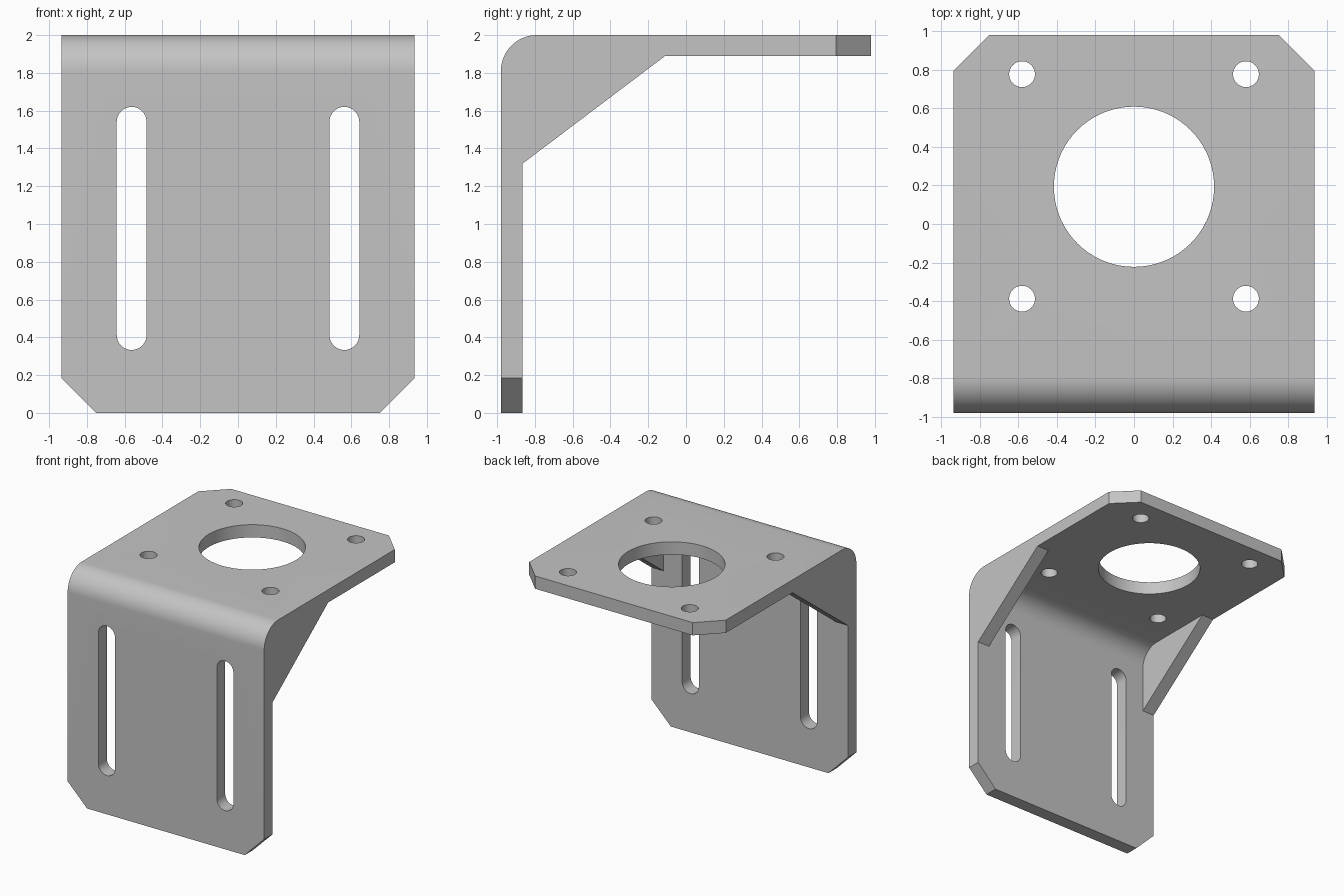
import bpy, bmesh, math
from mathutils import Matrix

if "Cube" in bpy.data.objects:
    bpy.data.objects.remove(bpy.data.objects["Cube"], do_unlink=True)

HALF_W, HALF_D, TOP = 0.935, 0.98, 2.0
WALL_Y, SHELF_Z = -0.865, 1.89      # inner faces of the two plates
GUSSET, CHAMFER = 0.115, 0.185

metal = bpy.data.materials.new("grey metal")
metal.use_nodes = True
grey = (0.55, 0.55, 0.55, 1)
metal.diffuse_color = grey
metal.node_tree.nodes["Principled BSDF"].inputs["Base Color"].default_value = grey


def arc(cy, cz, r, start, end, n=16):
    angles = [math.radians(start + (end - start) * i / n) for i in range(n + 1)]
    return [(cy + r * math.cos(a), cz + r * math.sin(a)) for a in angles]


def prism(name, outline, depth, matrix):
    """Extrude a 2D outline symmetrically along its local z."""
    bm = bmesh.new()
    face = bm.faces.new([bm.verts.new((u, v, -depth / 2)) for u, v in outline])
    moved = bmesh.ops.extrude_face_region(bm, geom=[face])["geom"]
    bmesh.ops.translate(bm, vec=(0, 0, depth),
                        verts=[g for g in moved if isinstance(g, bmesh.types.BMVert)])
    bmesh.ops.transform(bm, matrix=matrix, verts=bm.verts)
    bmesh.ops.recalc_face_normals(bm, faces=bm.faces)
    mesh = bpy.data.meshes.new(name)
    bm.to_mesh(mesh)
    bm.free()
    mesh.materials.append(metal)
    obj = bpy.data.objects.new(name, mesh)
    bpy.context.collection.objects.link(obj)
    return obj


# Local axes of the outlines: side = (y, z), front = (x, z), top = (x, y)
SIDE = Matrix(((0, 0, 1, 0), (1, 0, 0, 0), (0, 1, 0, 0), (0, 0, 0, 1)))
FRONT = Matrix.Translation((0, -0.92, 0)) @ Matrix.Rotation(math.pi / 2, 4, 'X')
SHELF = Matrix.Translation((0, 0, 1.945))

# Full-width side profile: wall, outer bend, shelf and gusset slope
R_OUT, R_IN = 0.19, 0.17
outline = arc(-HALF_D + R_OUT, TOP - R_OUT, R_OUT, 180, 90)
outline += [(HALF_D, TOP), (HALF_D, SHELF_Z), (-0.11, SHELF_Z),
            (WALL_Y, 1.32), (WALL_Y, 0), (-HALF_D, 0)]
bracket = prism("angle_bracket", outline, 2 * HALF_W, SIDE)

# Hollow between the two gussets, with the inner bend
hollow = arc(WALL_Y + R_IN, SHELF_Z - R_IN, R_IN, 180, 90)
hollow += [(1.5, SHELF_Z), (1.5, -0.5), (WALL_Y, -0.5)]
cutters = [prism("hollow_cutter", hollow, 2 * (HALF_W - GUSSET), SIDE)]

# Motor opening and screw holes in the shelf
cutters.append(prism("opening_cutter", arc(0, 0.193, 0.415, 0, 360, 72)[:-1], 0.5, SHELF))
for x in (-0.58, 0.58):
    for y in (-0.387, 0.776):
        cutters.append(prism("screw_hole_cutter", arc(x, y, 0.067, 0, 360, 32)[:-1], 0.5, SHELF))

# Slots in the wall and chamfered free corners of both plates
for s in (-1, 1):
    x, r = s * 0.563, 0.079
    slot = arc(x, 1.62 - r, r, 0, 180) + arc(x, 0.333 + r, r, 180, 360)
    cutters.append(prism("slot_cutter", slot, 0.5, FRONT))
    for free_end, inward, plane in ((0, 1, FRONT), (HALF_D, -1, SHELF)):
        e = 0.1
        corner = [(s * (HALF_W - CHAMFER - e), free_end - inward * e),
                  (s * (HALF_W + e), free_end - inward * e),
                  (s * (HALF_W + e), free_end + inward * (CHAMFER + e))]
        cutters.append(prism("corner_cutter", corner, 0.5, plane))

# Cut everything out, then drop the cutters
bpy.ops.object.select_all(action='DESELECT')
bpy.context.view_layer.objects.active = bracket
bracket.select_set(True)
for cutter in cutters:
    cutter.hide_render = True
    mod = bracket.modifiers.new("cut", 'BOOLEAN')
    mod.operation, mod.solver, mod.object = 'DIFFERENCE', 'EXACT', cutter
    bpy.ops.object.modifier_apply(modifier=mod.name)
    bpy.data.objects.remove(cutter, do_unlink=True)

bpy.ops.object.shade_smooth_by_angle(angle=math.radians(30))
